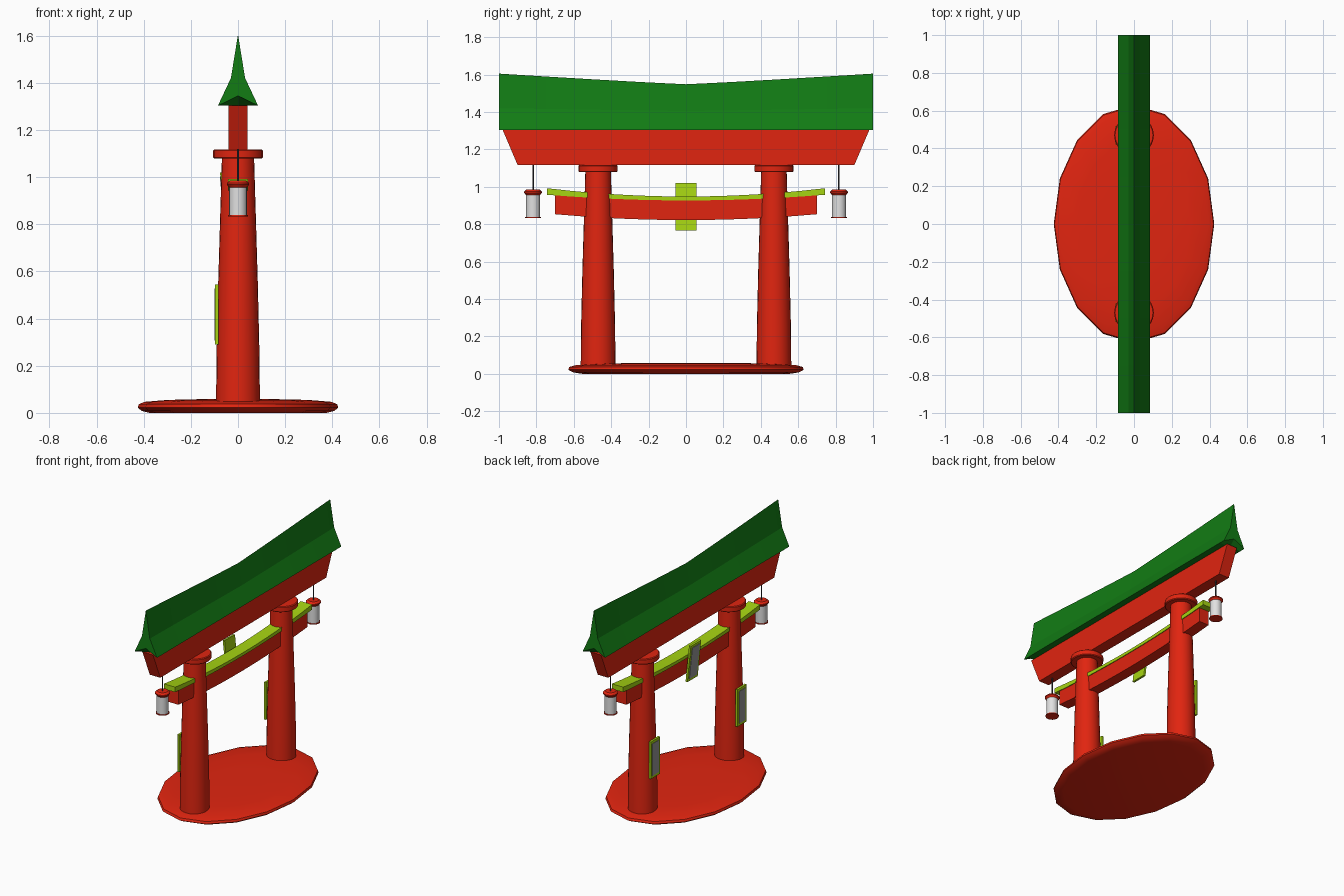
import bpy, bmesh, math
from mathutils import Matrix

if "Cube" in bpy.data.objects:
    bpy.data.objects.remove(bpy.data.objects["Cube"])


def material(name, rgb):
    m = bpy.data.materials.new(name)
    m.diffuse_color = (*rgb, 1)
    m.use_nodes = True
    m.node_tree.nodes["Principled BSDF"].inputs["Base Color"].default_value = m.diffuse_color
    return m


RED = material("vermilion red", (0.75, 0.018, 0.005))
GREEN = material("roof green", (0.006, 0.2, 0.007))
LIME = material("lime trim", (0.38, 0.66, 0.006))
WHITE = material("lantern white", (0.75, 0.75, 0.75))
GREY = material("panel grey", (0.3, 0.3, 0.3))
DARK = material("cord dark", (0.05, 0.05, 0.06))


def finish(name, bm, mat, smooth=False):
    bmesh.ops.recalc_face_normals(bm, faces=bm.faces)
    me = bpy.data.meshes.new(name)
    bm.to_mesh(me)
    bm.free()
    me.materials.append(mat)
    ob = bpy.data.objects.new(name, me)
    bpy.context.collection.objects.link(ob)
    if smooth:
        bpy.ops.object.select_all(action='DESELECT')
        ob.select_set(True)
        bpy.context.view_layer.objects.active = ob
        bpy.ops.object.shade_smooth_by_angle(angle=math.radians(35))
    return ob


def loft(name, sections, mat, smooth=False):
    """Skin closed rings of equal length and cap both ends."""
    bm = bmesh.new()
    rings = [[bm.verts.new(p) for p in s] for s in sections]
    n = len(rings[0])
    for a, b in zip(rings, rings[1:]):
        for i in range(n):
            j = (i + 1) % n
            bm.faces.new((a[i], a[j], b[j], b[i]))
    bm.faces.new(rings[0])
    bm.faces.new(rings[-1])
    return finish(name, bm, mat, smooth)


def lathe(name, profile, y, mat, segs=20, sx=1, sy=1):
    """Turn (radius, z) points round a vertical axis at y."""
    secs = []
    for r, z in profile:
        secs.append([(sx * r * math.cos(2 * math.pi * i / segs),
                      y + sy * r * math.sin(2 * math.pi * i / segs), z)
                     for i in range(segs)])
    return loft(name, secs, mat, True)


def beam(name, half_x, half_y, bottom, top, mat, steps=12):
    """Beam along y whose bottom and top heights follow functions of y."""
    secs = []
    for i in range(steps + 1):
        y = half_y * (2 * i / steps - 1)
        secs.append([(-half_x, y, bottom(y)), (half_x, y, bottom(y)),
                     (half_x, y, top(y)), (-half_x, y, top(y))])
    return loft(name, secs, mat)


def plaque(name, x, y, z, w, h, tilt):
    """Lime board with a grey panel on its -x side."""
    place = Matrix.Translation((x, y, z)) @ Matrix.Rotation(tilt, 4, 'Y')
    for part, dx, t, pw, ph, mat in (("frame", 0, 0.014, w, h, LIME),
                                     ("panel", -0.008, 0.004, w - 0.03, h - 0.035, GREY)):
        bm = bmesh.new()
        bmesh.ops.create_cube(bm, size=1, matrix=place @ Matrix.Translation((dx, 0, 0))
                              @ Matrix.Diagonal((t, pw, ph, 1)))
        finish(name + "_" + part, bm, mat)


# oval base
lathe("base", [(0.88, 0.0), (0.96, 0.008), (1.0, 0.022), (0.99, 0.037),
               (0.93, 0.047), (0.7, 0.055), (0.4, 0.058)], 0, RED, 16, 0.425, 0.63)

# pillars, caps, plaques and lanterns on both sides
for side, s in (("left", -1), ("right", 1)):
    y = 0.47 * s
    lathe(side + "_pillar", [(0.093, 0.04), (0.091, 0.25), (0.084, 0.55),
                             (0.076, 0.82), (0.068, 1.09)], y, RED, 24)
    lathe(side + "_pillar_cap", [(0.1, 1.078), (0.105, 1.083), (0.105, 1.112),
                                 (0.1, 1.117)], y, RED, 24)
    plaque(side + "_pillar_plaque", -0.09, y, 0.417, 0.1, 0.255, 0)
    y = 0.818 * s
    lathe(side + "_lantern_body", [(0.038, 0.838), (0.038, 0.96)], y, WHITE, 16)
    lathe(side + "_lantern_top", [(0.036, 0.953), (0.047, 0.968), (0.047, 0.975),
                                  (0.034, 0.986)], y, RED, 16)
    lathe(side + "_lantern_bottom", [(0.043, 0.833), (0.043, 0.839)], y, RED, 16)
    lathe(side + "_lantern_cord", [(0.004, 0.98), (0.004, 1.125)], y, DARK, 8)

# lower curved tie beam with lime strip
beam("tie_beam", 0.038, 0.70, lambda y: 0.822 + 0.064 * y * y,
     lambda y: 0.93 + 0.055 * y * y, RED)
beam("tie_beam_strip", 0.043, 0.743, lambda y: 0.927 + 0.055 * y * y,
     lambda y: 0.948 + 0.08 * y * y, LIME)

# central tilted plaque
plaque("center_plaque", -0.056, 0, 0.893, 0.112, 0.255, math.radians(-6))

# upper lintel, flared at its ends
loft("lintel", [[(-0.04, -h, z), (0.04, -h, z), (0.04, h, z), (-0.04, h, z)]
                for h, z in ((0.9, 1.116), (0.98, 1.303))], RED)

# roof: concave slopes, ridge rising to the ends, notched gables
roof = []
for y in (-1, -0.96, -0.75, -0.5, -0.25, 0, 0.25, 0.5, 0.75, 0.96, 1):
    a = abs(y)
    ridge = 1.548 + 0.057 * a ** 1.1
    crease = 1.405 + 0.015 * a
    notch = 1.345 if a == 1 else 1.303
    roof.append([(-0.085, y, 1.303), (0, y, notch), (0.085, y, 1.303),
                 (0.03, y, crease), (0, y, ridge), (-0.03, y, crease)])
loft("roof", roof, GREEN)
